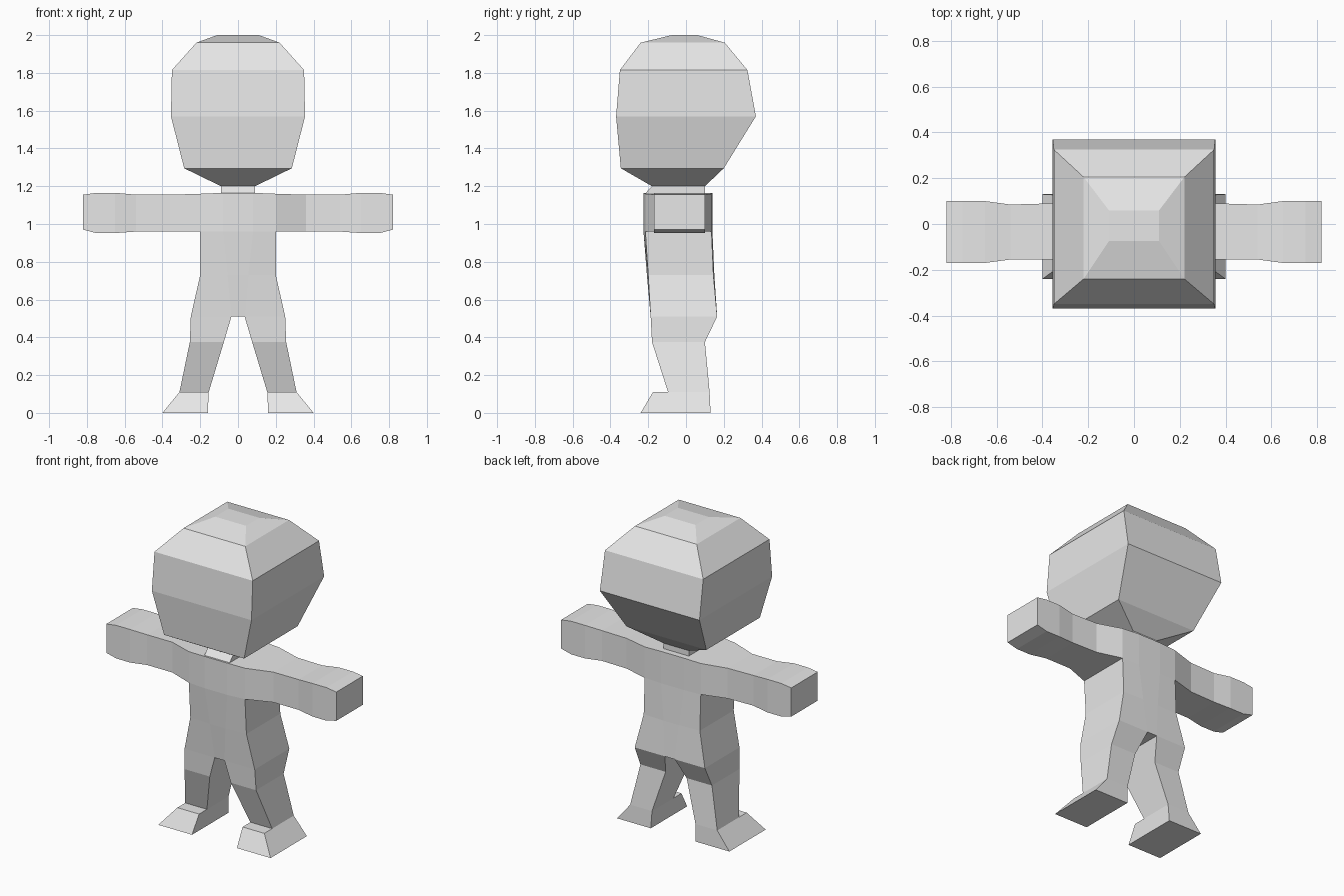
import bpy, bmesh

if "Cube" in bpy.data.objects:
    bpy.data.objects.remove(bpy.data.objects["Cube"])

grey = bpy.data.materials.new("light_grey")
grey.diffuse_color = (0.8, 0.8, 0.8, 1)
grey.use_nodes = True
grey.node_tree.nodes["Principled BSDF"].inputs["Base Color"].default_value = grey.diffuse_color


def new_object(name, lofts):
    """Join several lofts into one skin; faces shared by two lofts cancel out."""
    faces = {}

    def toggle(pts):
        pts = [tuple(round(c, 4) for c in p) for p in pts]
        key = frozenset(pts)
        if key in faces:
            del faces[key]
        else:
            faces[key] = pts

    for rings in lofts:
        n = len(rings[0])
        for a, b in zip(rings, rings[1:]):
            for i in range(n):
                j = (i + 1) % n
                toggle([a[i], a[j], b[j], b[i]])
        for r in (rings[0], rings[-1]):
            for i in range(n // 2 - 1):
                toggle([r[i], r[i + 1], r[n - 2 - i], r[n - 1 - i]])

    bm = bmesh.new()
    verts = {}
    for pts in faces.values():
        for p in pts:
            if p not in verts:
                verts[p] = bm.verts.new(p)
        bm.faces.new([verts[p] for p in pts])
    bmesh.ops.recalc_face_normals(bm, faces=bm.faces)
    mesh = bpy.data.meshes.new(name)
    bm.to_mesh(mesh)
    bm.free()
    mesh.materials.append(grey)
    obj = bpy.data.objects.new(name, mesh)
    bpy.context.collection.objects.link(obj)


def flat(x0, x1, y0, y1, z):
    return [(x0, y0, z), (x1, y0, z), (x1, y1, z), (x0, y1, z)]


def torso_ring(z, xo, xi, outer, inner):
    front = [(-xo, outer[0], z), (-xi, inner[0], z), (xi, inner[0], z), (xo, outer[0], z)]
    back = [(xo, outer[1], z), (xi, inner[1], z), (-xi, inner[1], z), (-xo, outer[1], z)]
    return front + back


def mirror(rings):
    return [[(-x, y, z) for x, y, z in r] for r in rings]


# Head and neck
new_object("head", [[flat(-x, x, y0, y1, z) for x, y0, y1, z in (
    (0.09, -0.18, 0.10, 1.20), (0.285, -0.345, 0.20, 1.295),
    (0.355, -0.37, 0.37, 1.57), (0.35, -0.35, 0.325, 1.815),
    (0.22, -0.24, 0.205, 1.96), (0.11, -0.075, 0.06, 2.0))]])
new_object("neck", [[flat(-0.09, 0.09, -0.215, 0.10, 1.163),
                     flat(-0.09, 0.09, -0.18, 0.10, 1.20)]])

# Arms and shoulders: sections along x as (x, y0, y1, z0, z1)
half = [(0.08, -0.225, 0.14, 0.96, 1.165), (0.20, -0.215, 0.135, 0.96, 1.16),
        (0.36, -0.155, 0.09, 0.96, 1.155), (0.54, -0.155, 0.085, 0.96, 1.155),
        (0.65, -0.17, 0.10, 0.952, 1.165), (0.75, -0.17, 0.10, 0.952, 1.165),
        (0.82, -0.17, 0.10, 0.97, 1.155)]
sections = [(-s[0], *s[1:]) for s in reversed(half)] + half
arms = [[(x, y0, z0), (x, y1, z0), (x, y1, z1), (x, y0, z1)]
        for x, y0, y1, z0, z1 in sections]

# Torso, from the armpits to the crotch
torso = [torso_ring(0.96, 0.20, 0.08, (-0.215, 0.135), (-0.225, 0.14)),
         torso_ring(0.73, 0.20, 0.055, (-0.20, 0.145), (-0.207, 0.15)),
         torso_ring(0.51, 0.25, 0.035, (-0.187, 0.165), (-0.187, 0.165))]

# Leg with the heel, then the toe wedge in front of it
leg = [flat(0.035, 0.25, -0.187, 0.165, 0.51), flat(0.075, 0.255, -0.18, 0.10, 0.375),
       flat(0.155, 0.31, -0.095, 0.125, 0.11), flat(0.16, 0.40, -0.095, 0.13, 0)]
toe = [[(0.155, yt, 0.11), (0.31, yt, 0.11), (0.40, yb, 0), (0.16, yb, 0)]
       for yt, yb in ((-0.095, -0.095), (-0.175, -0.24))]

new_object("body", [arms, torso, leg, toe, mirror(leg), mirror(toe)])
